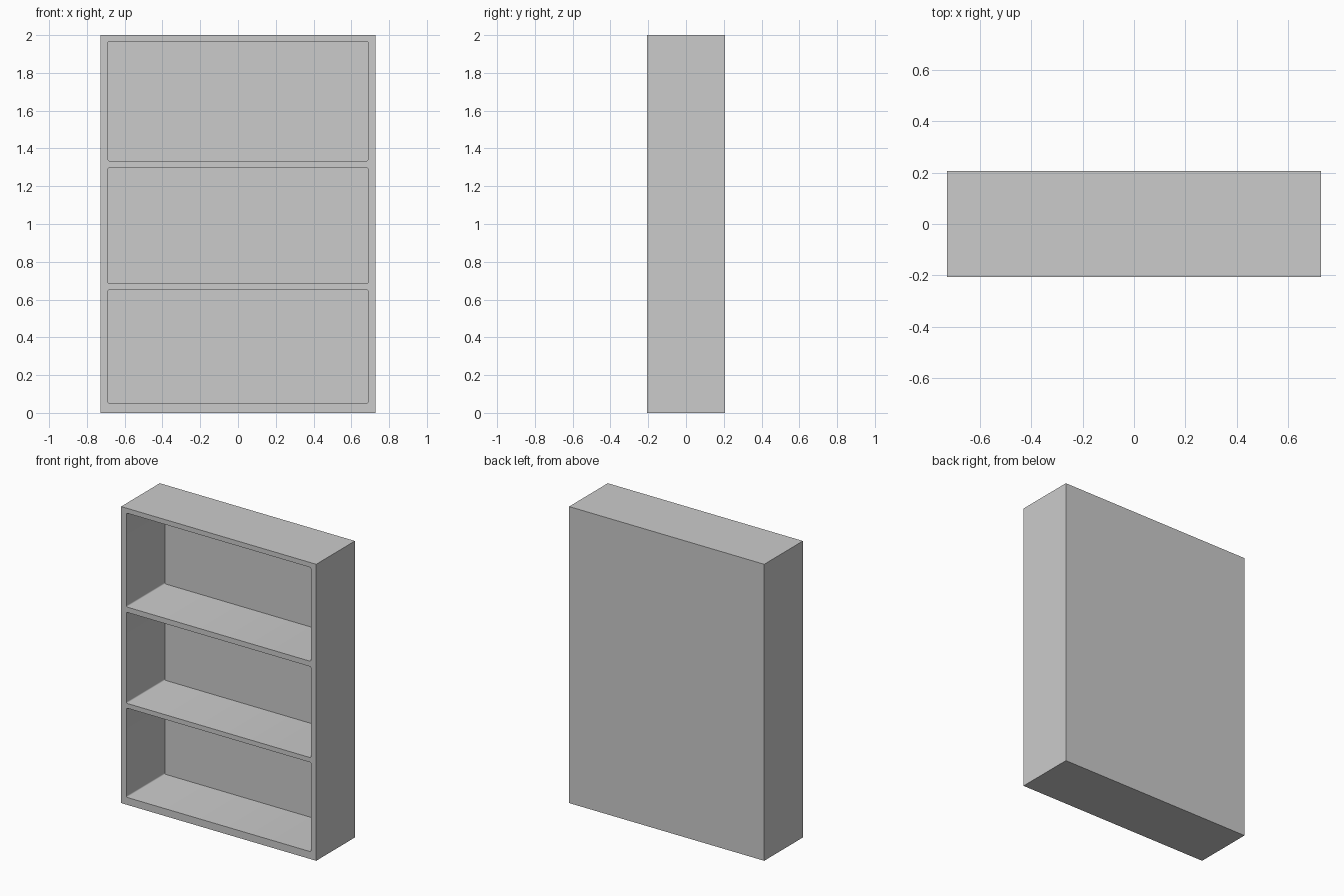
import bpy, bmesh
from math import radians

if "Cube" in bpy.data.objects:
    bpy.data.objects.remove(bpy.data.objects["Cube"])

HALF_W, HALF_D, HEIGHT = 0.728, 0.206, 2.0
INNER_W, BACK, RADIUS = 0.688, 0.004, 0.008
BAYS = [(0.05, 0.652), (0.684, 1.298), (1.334, 1.967)]  # floor and ceiling of each bay


def box(name, x, y0, y1, z0, z1, radius=0):
    """Box centred on x = 0, optionally with its depth-wise edges rounded."""
    bm = bmesh.new()
    bmesh.ops.create_cube(bm, size=1)
    for v in bm.verts:
        v.co.x *= 2 * x
        v.co.y = y0 if v.co.y < 0 else y1
        v.co.z = z0 if v.co.z < 0 else z1
    if radius:
        edges = [e for e in bm.edges if abs(e.verts[0].co.y - e.verts[1].co.y) > 0.01]
        bmesh.ops.bevel(bm, geom=edges, offset=radius, offset_type='OFFSET',
                        segments=3, profile=0.5, affect='EDGES')
    mesh = bpy.data.meshes.new(name)
    bm.to_mesh(mesh)
    bm.free()
    obj = bpy.data.objects.new(name, mesh)
    bpy.context.collection.objects.link(obj)
    return obj


# Solid cabinet body
shelf_unit = box("shelf_unit", HALF_W, -HALF_D, HALF_D, 0, HEIGHT)
bpy.context.view_layer.objects.active = shelf_unit
shelf_unit.select_set(True)

# Hollow out the three open bays, leaving shelves and a thin back panel
for z0, z1 in BAYS:
    cutter = box("bay_cutter", INNER_W, -HALF_D - 0.1, HALF_D - BACK, z0, z1, RADIUS)
    cutter.hide_render = True
    cut = shelf_unit.modifiers.new("bay", 'BOOLEAN')
    cut.operation, cut.solver, cut.object = 'DIFFERENCE', 'EXACT', cutter
    bpy.ops.object.modifier_apply(modifier=cut.name)
    bpy.data.objects.remove(cutter)

# Smooth only the rounded bay corners
bpy.ops.object.shade_smooth_by_angle(angle=radians(35))
